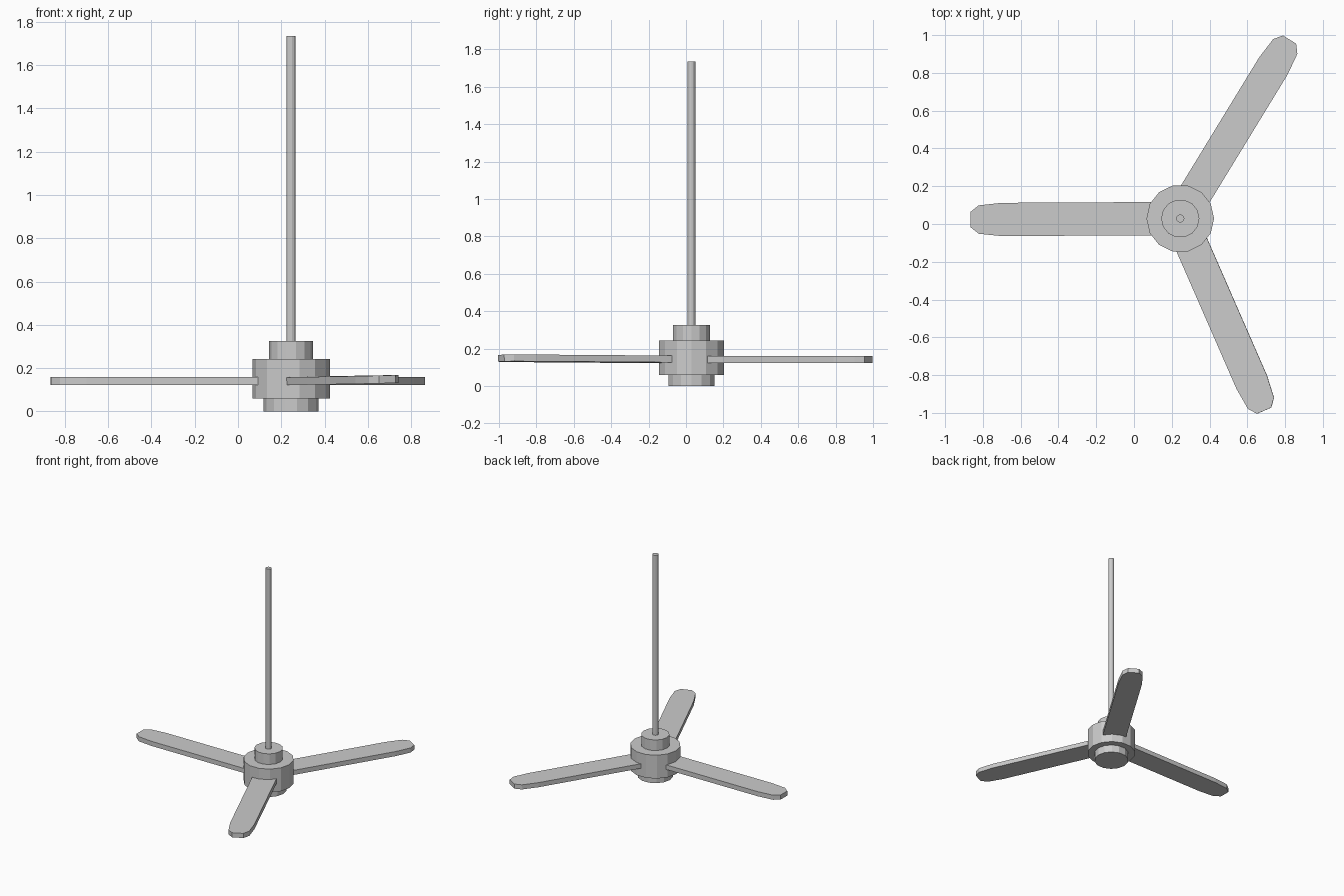
import bpy
import bmesh
from math import radians, pi
from mathutils import Matrix

if "Cube" in bpy.data.objects:
    bpy.data.objects.remove(bpy.data.objects["Cube"])

CX, CY = 0.245, 0.029   # fan axis
SIDES = 14


def finish(bm, name):
    bmesh.ops.recalc_face_normals(bm, faces=bm.faces)
    mesh = bpy.data.meshes.new(name)
    bm.to_mesh(mesh)
    bm.free()
    obj = bpy.data.objects.new(name, mesh)
    bpy.context.collection.objects.link(obj)
    return obj


def drum(name, radius, z0, z1):
    bm = bmesh.new()
    place = Matrix.Translation((CX, CY, (z0 + z1) / 2)) @ Matrix.Rotation(pi / 2, 4, 'Z')
    bmesh.ops.create_cone(bm, cap_ends=True, segments=SIDES, radius1=radius,
                          radius2=radius, depth=z1 - z0, matrix=place)
    return finish(bm, name)


def blade(name, angle, roll=0.0, pitch=0.0):
    # half outline (distance from axis, half width), mirrored across the blade
    half = [(0.11, 0.088), (0.945, 0.088), (1.067, 0.075), (1.11, 0.041)]
    outline = half + [(r, -w) for r, w in reversed(half)]
    bm = bmesh.new()
    face = bm.faces.new([bm.verts.new((r, w, -0.018)) for r, w in outline])
    ext = bmesh.ops.extrude_face_region(bm, geom=[face])
    top = [v for v in ext["geom"] if isinstance(v, bmesh.types.BMVert)]
    bmesh.ops.translate(bm, verts=top, vec=(0, 0, 0.036))
    obj = finish(bm, name)
    obj.matrix_world = (Matrix.Translation((CX, CY, 0.141))
                        @ Matrix.Rotation(radians(angle), 4, 'Z')
                        @ Matrix.Rotation(radians(-pitch), 4, 'Y')
                        @ Matrix.Rotation(radians(roll), 4, 'X'))
    return obj


# Motor housing stack and hanging rod
drum("lower_cap", 0.127, 0.0, 0.06)
drum("motor_housing", 0.179, 0.06, 0.243)
drum("upper_collar", 0.101, 0.243, 0.326)
drum("hanging_rod", 0.0215, 0.326, 1.735)

# Three blades, the front one slightly twisted
blade("left_blade", 180.3)
blade("back_blade", 58.6)
blade("front_blade", -66.4, roll=1.5, pitch=0.4)
